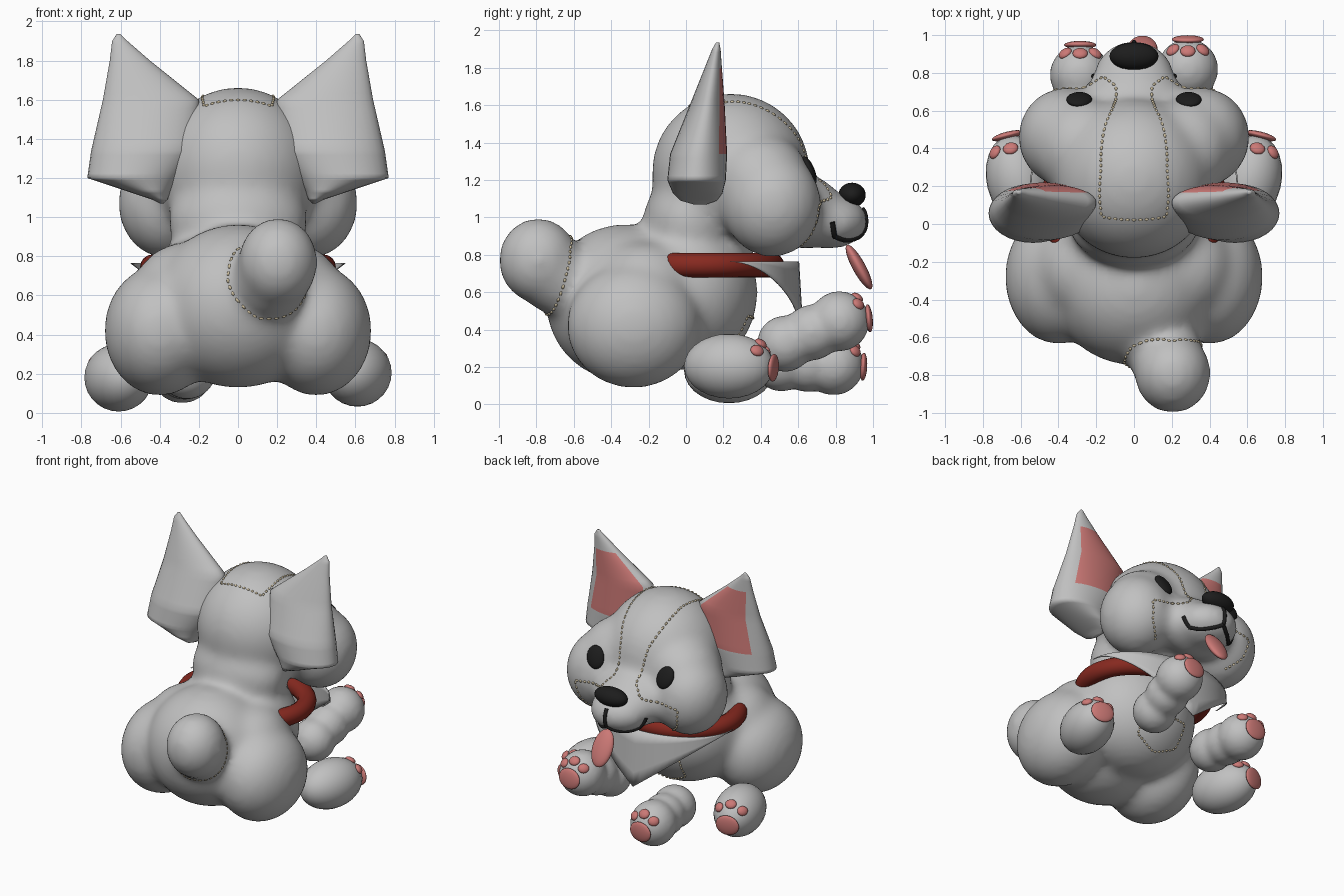
import bpy, bmesh, math
from mathutils import Vector, Matrix
from mathutils.bvhtree import BVHTree

if "Cube" in bpy.data.objects:
    bpy.data.objects.remove(bpy.data.objects["Cube"])


def material(name, r, g, b):
    m = bpy.data.materials.new(name)
    m.use_nodes = True
    m.diffuse_color = (r, g, b, 1)
    m.node_tree.nodes["Principled BSDF"].inputs["Base Color"].default_value = (r, g, b, 1)
    return m


GREY = material("plush grey", .53, .53, .53)
PINK = material("soft pink", .6, .19, .18)
RED = material("collar red", .24, .022, .014)
BLACK = material("black", .012, .012, .012)
TAN = material("stitch tan", .6, .51, .34)


def finish(name, bm, *mats):
    bmesh.ops.recalc_face_normals(bm, faces=bm.faces)
    me = bpy.data.meshes.new(name)
    bm.to_mesh(me)
    bm.free()
    for m in mats:
        me.materials.append(m)
    me.shade_smooth()
    ob = bpy.data.objects.new(name, me)
    bpy.context.collection.objects.link(ob)
    return ob


def add_ball(bm, loc, radii, rot=Matrix.Identity(4), seg=24):
    mat = Matrix.Translation(loc) @ rot @ Matrix.Diagonal((*radii, 1))
    bmesh.ops.create_uvsphere(bm, u_segments=seg, v_segments=seg // 2 + 2, radius=1, matrix=mat)


def ball(name, loc, radii, mat, rot=Matrix.Identity(4)):
    bm = bmesh.new()
    add_ball(bm, loc, radii, rot)
    return finish(name, bm, mat)


def fused(name, blobs, voxel, rounds):
    """Melt several ellipsoids into one soft plush shape."""
    bm = bmesh.new()
    for loc, radii in blobs:
        add_ball(bm, loc, radii, seg=40)
    ob = finish(name, bm, GREY)
    rem = ob.modifiers.new("melt", "REMESH")
    rem.mode, rem.voxel_size, rem.use_smooth_shade = "VOXEL", voxel, True
    smo = ob.modifiers.new("soften", "SMOOTH")
    smo.factor, smo.iterations = .5, rounds
    dg = bpy.context.evaluated_depsgraph_get()
    me = bpy.data.meshes.new_from_object(ob.evaluated_get(dg))
    ob.modifiers.clear()
    ob.data = me
    me.shade_smooth()
    return ob


def both(loc, radii):
    return [((s * loc[0], loc[1], loc[2]), radii) for s in (1, -1)]


# Body, head and tail as one soft shape
body = fused("body", [
    ((0, -.33, .545), (.44, .42, .42)),         # rump
    ((0, 0, .6), (.44, .385, .42)),             # chest
    ((0, .03, .98), (.36, .26, .26)),           # neck
    ((0, .24, 1.24), (.42, .425, .425)),        # skull
    ((0, .77, .98), (.22, .205, .15)),          # muzzle
    ((0, .63, 1.03), (.29, .21, .2)),           # snout bridge
    ((.205, -.79, .77), (.205, .215, .23)),     # tail
    ((.17, -.7, .69), (.2, .2, .21)),
] + both((.4, -.28, .42), (.285, .36, .335))    # haunches
  + both((.28, -.22, .62), (.25, .28, .25))     # flanks
  + both((.27, .4, 1.19), (.26, .27, .26))      # temples
  + both((.36, .46, 1.07), (.255, .265, .285)), # cheeks
    .024, 32)
tree = BVHTree.FromPolygons([v.co for v in body.data.vertices],
                            [p.vertices[:] for p in body.data.polygons])


def path(points, step):
    """Evenly spaced points along a polyline, laid onto the body."""
    out = []
    for a, b in zip(points, points[1:]):
        a, b = Vector(a), Vector(b)
        n = max(1, round((b - a).length / step))
        out += [tree.find_nearest(a.lerp(b, i / n))[0] for i in range(n)]
    return out + [tree.find_nearest(Vector(points[-1]))[0]]


def stitches(name, points):
    bm = bmesh.new()
    pts = path(points, .036)
    for a, b in zip(pts, pts[1:]):
        if (b - a).length < .008:
            continue
        rot = (b - a).to_track_quat("X", "Z").to_matrix().to_4x4()
        add_ball(bm, (a + b) / 2, ((b - a).length * .36, .008, .008), rot, 6)
    finish(name, bm, TAN)


# Seams
stitches("crown_seam", [(-.19, .02, 1.6), (.19, .02, 1.6)])
for s, side in ((1, "left"), (-1, "right")):
    stitches(side + "_face_seam", [(s * .19, .02, 1.6), (s * .19, .3, 1.65), (s * .11, .6, 1.4),
                                   (s * .1, .74, 1.2), (s * .17, .79, 1.12), (s * .32, .74, 1.08),
                                   (s * .43, .72, 1.06), (s * .4, .68, .92), (s * .3, .6, .82)])
stitches("tail_seam", [(.2, -.6, .92), (0, -.63, .8), (-.03, -.7, .65), (.1, -.73, .5),
                       (.28, -.7, .52), (.37, -.64, .68), (.33, -.6, .84), (.2, -.6, .92)])
stitches("belly_seam", [(-.2, .4, .45), (.2, .4, .45), (.2, .3, .25), (0, .25, .18),
                        (-.2, .3, .25), (-.2, .4, .45)])

# Eyes, nose and tongue
for s, side in ((1, "left"), (-1, "right")):
    loc, normal, _, _ = tree.find_nearest(Vector((s * .29, .655, 1.25)))
    rot = normal.to_track_quat("Z", "Y").to_matrix().to_4x4()
    ball(side + "_eye", loc, (.066, .082, .028), BLACK, rot @ Matrix.Rotation(s * .3, 4, "Z"))
ball("nose", (0, .888, 1.12), (.13, .073, .066), BLACK)
ball("tongue", (.045, .925, .735), (.08, .035, .135), PINK, Matrix.Rotation(.5, 4, "X"))


# Mouth lines
def mouth_line(name, points):
    cu = bpy.data.curves.new(name, "CURVE")
    cu.dimensions, cu.bevel_depth, cu.bevel_resolution = "3D", .014, 2
    cu.use_fill_caps = True
    pts = path(points, .03)
    sp = cu.splines.new("POLY")
    sp.points.add(len(pts) - 1)
    for p, co in zip(sp.points, pts):
        p.co = (*co, 1)
    cu.materials.append(BLACK)
    bpy.context.collection.objects.link(bpy.data.objects.new(name, cu))


mouth_line("mouth_centre", [(0, .97, 1.07), (0, .98, .9)])
for s, side in ((1, "left"), (-1, "right")):
    mouth_line(side + "_lip", [(0, .97, .9), (s * .08, .93, .85), (s * .15, .86, .84),
                               (s * .2, .8, .87), (s * .24, .79, .97)])

# Ears: flattened cones from level slices (height, inner x, outer x, back y, front y)
SLICES = [(1.935, .6, .62, .16, .178), (1.9, .565, .643, .14, .185), (1.8, .45, .655, .1, .192),
          (1.6, .2, .69, .02, .207), (1.34, .2, .75, -.085, .22), (1.2, .3, .77, -.1, .213),
          (1.13, .345, .56, -.07, .195), (1.09, .36, .44, -.03, .165), (1.07, .38, .4, .04, .11)]
N, STEPS = 32, 6
for s, side in ((1, "left"), (-1, "right")):
    bm = bmesh.new()
    rings = []
    rows = [[p + (q - p) * i / STEPS for p, q in zip(a, b)]
            for a, b in zip(SLICES, SLICES[1:]) for i in range(STEPS)] + [SLICES[-1]]
    for z, x0, x1, y0, y1 in rows:
        ring = []
        for k in range(N):
            t = math.tau * k / N
            ring.append(bm.verts.new((s * ((x0 + x1) / 2 + (x1 - x0) / 2 * math.cos(t)),
                                      (y0 + y1) / 2 + (y1 - y0) / 2 * math.sin(t), z)))
        rings.append(ring)
    for r, (a, b) in enumerate(zip(rings, rings[1:])):
        for k in range(N):
            f = bm.faces.new((a[k], a[(k + 1) % N], b[(k + 1) % N], b[k]))
            # pink lining on the facing side
            if N * .12 < k + .5 < N * .41 and 1.35 < rows[r][0] < 1.81:
                f.material_index = 1
    bm.faces.new(rings[0])
    bm.faces.new(rings[-1])
    finish(side + "_ear", bm, GREY, PINK)


# Paws with one large pad and three toe pads
def pads(name, loc, radii, yaw, pitch):
    rot = Matrix.Rotation(yaw, 4, "Z") @ Matrix.Rotation(pitch, 4, "X")
    for i, (d, size) in enumerate([((0, 1, -.05), .085), ((-.5, .72, .48), .038),
                                   ((0, .72, .7), .04), ((.5, .72, .48), .038)]):
        d = Vector(d).normalized()
        pos = Vector(loc) + rot @ Vector([r * c for r, c in zip(radii, d)])
        nor = rot @ Vector([c / r for r, c in zip(radii, d)])
        turn = nor.to_track_quat("Z", "Y").to_matrix().to_4x4()
        ball(f"{name}_pad_{i + 1}", pos, (size, size * .88, .021), PINK, turn)


for s, side, z in ((1, "left", .205), (-1, "right", .18)):
    loc, radii = (s * .61, .23, z), (.17, .245, .173)
    ball(side + "_hind_paw", loc, radii, GREY, Matrix.Rotation(-s * .25, 4, "Z"))
    pads(side + "_hind_paw", loc, radii, -s * .25, 0)
for side, elbow, paw, pitch in (("left", (.26, .53, .325), (.285, .82, .445), .15),
                                ("right", (-.26, .51, .22), (-.285, .79, .21), 0)):
    mid = [(a + b) / 2 for a, b in zip(elbow, paw)]
    fused(side + "_front_leg", [(elbow, (.152,) * 3), (mid, (.15,) * 3), (paw, (.162,) * 3)],
          .02, 10)
    pads(side + "_front_leg", paw, (.158,) * 3, 0, pitch)

# Collar
bm = bmesh.new()
loop = [[bm.verts.new(((.435 + .065 * math.cos(v)) * math.cos(u),
                       .1 + (.36 + .065 * math.cos(v)) * math.sin(u),
                       .745 + .065 * math.sin(v)))
         for v in (math.tau * j / 16 for j in range(16))]
        for u in (math.tau * i / 64 for i in range(64))]
for i, ring in enumerate(loop):
    after = loop[(i + 1) % 64]
    for j in range(16):
        k = (j + 1) % 16
        bm.faces.new((ring[j], after[j], after[k], ring[k]))
finish("collar", bm, RED)

# Neckerchief hanging to a point in front
bm = bmesh.new()
cols = []
for i in range(33):
    t = (i / 16 - 1) * math.pi / 2
    x, y = .55 * math.sin(t), .22 + .385 * math.cos(t)
    drop = .42 * (1 - abs(math.sin(t))) + .001
    cols.append([bm.verts.new((x, y + .015 * j * drop, .765 - drop * j / 4)) for j in range(5)])
for a, b in zip(cols, cols[1:]):
    for j in range(4):
        bm.faces.new((a[j], b[j], b[j + 1], a[j + 1]))
scarf = finish("neckerchief", bm, GREY)
scarf.modifiers.new("cloth", "SOLIDIFY").thickness = .008
